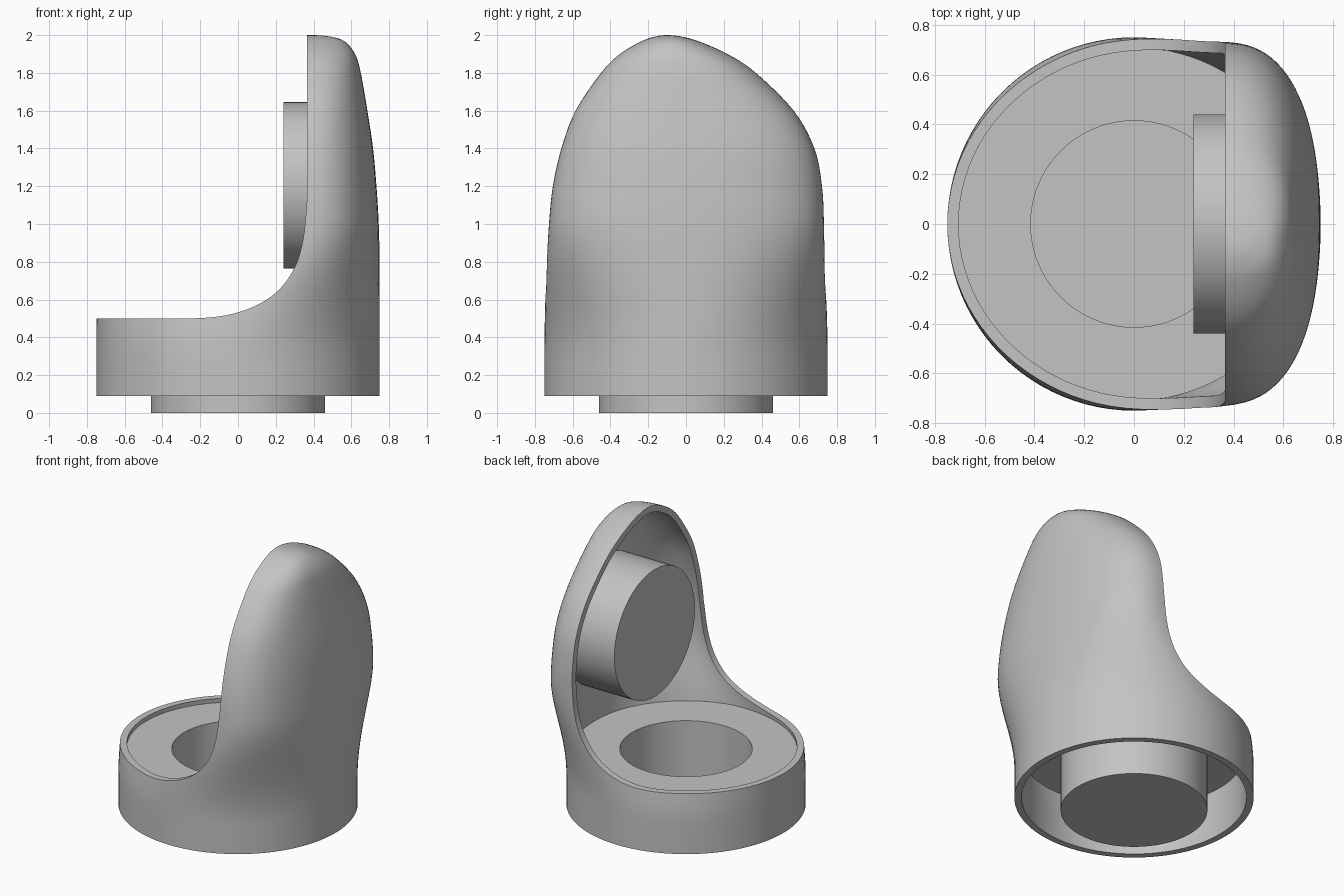
import bpy, bmesh, math

if "Cube" in bpy.data.objects:
    bpy.data.objects.remove(bpy.data.objects["Cube"])

grey = bpy.data.materials.new("plain_grey")
grey.use_nodes = True
colour = (0.55, 0.55, 0.55, 1)
grey.diffuse_color = colour
grey.node_tree.nodes["Principled BSDF"].inputs["Base Color"].default_value = colour

SEGMENTS = 96
WALL = 0.045
MID_X = 0.36   # plane where the hood is widest


def add_object(name, bm):
    bmesh.ops.recalc_face_normals(bm, faces=bm.faces)
    mesh = bpy.data.meshes.new(name)
    bm.to_mesh(mesh)
    bm.free()
    mesh.materials.append(grey)
    obj = bpy.data.objects.new(name, mesh)
    bpy.context.collection.objects.link(obj)
    return obj


def activate(obj):
    bpy.ops.object.select_all(action='DESELECT')
    obj.select_set(True)
    bpy.context.view_layer.objects.active = obj


def smooth(obj):
    activate(obj)
    bpy.ops.object.shade_smooth_by_angle(angle=math.radians(35))


def spline(rows, steps):
    """Catmull-Rom curve through rows of any width."""
    pts = [rows[0]] + rows + [rows[-1]]
    out = []
    for a, b, c, d in zip(pts, pts[1:], pts[2:], pts[3:]):
        for k in range(steps):
            t = k / steps
            out.append(tuple(
                q + 0.5 * t * (r - p + t * (2*p - 5*q + 4*r - s + t * (3*(q - r) + s - p)))
                for p, q, r, s in zip(a, b, c, d)))
    return out + [rows[-1]]


def loft(rings, name):
    bm = bmesh.new()
    loops = [[bm.verts.new(p) for p in ring] for ring in rings]
    for a, b in zip(loops, loops[1:]):
        for i in range(len(a)):
            j = (i + 1) % len(a)
            bm.faces.new((a[i], a[j], b[j], b[i]))
    bm.faces.new(loops[0])
    bm.faces.new(loops[-1])
    return add_object(name, bm)


# Hood outline by height: z, right edge, left edge, furthest x
outline = spline([
    (0.09, -0.73, 0.73, 0.75), (0.3, -0.73, 0.73, 0.75), (0.5, -0.735, 0.73, 0.75),
    (0.75, -0.735, 0.73, 0.75), (1.0, -0.725, 0.73, 0.745), (1.2, -0.705, 0.72, 0.733),
    (1.4, -0.66, 0.68, 0.715), (1.6, -0.585, 0.57, 0.685), (1.8, -0.45, 0.37, 0.65),
    (1.9, -0.35, 0.22, 0.62), (1.97, -0.23, 0.06, 0.56), (1.995, -0.15, -0.04, 0.47),
    (2.0, -0.104, -0.096, 0.39)], 5)


def ring(row, inset):
    """Round section low down, blending into a squarer one higher up."""
    z, y0, y1, far = row
    f = min(max((z - 0.3) / 0.75, 0), 1)
    f = f * f * (3 - 2 * f)
    radius = 0.75 - inset
    mid, half = (y0 + y1) / 2, (y1 - y0) / 2 * (1 - inset / 0.73)
    reach = (far - MID_X) * (1 - inset / 0.39)
    height = z if z < 1 else 1 + (z - 1) * (1 - inset)
    pts = []
    for i in range(SEGMENTS):
        t = 2 * math.pi * i / SEGMENTS
        c, s = math.cos(t), math.sin(t)
        if c > 0:
            x = MID_X + reach * c ** 0.833
            y = mid + half * math.copysign(abs(s) ** 0.833, s)
        else:
            x, y = MID_X + (radius + MID_X) * c, mid + half * s
        pts.append((radius * c * (1 - f) + x * f, radius * s * (1 - f) + y * f, height))
    return pts


# Hollow body: inner skin from the top down, then outer skin back up
body = loft([ring(r, WALL) for r in reversed(outline)] + [ring(r, 0) for r in outline],
            "hooded_body")

# Sweep away the open side along a curved edge
edge = spline([(-0.25, 0.5), (-0.12, 0.508), (0.01, 0.535), (0.127, 0.585), (0.22, 0.655),
               (0.3, 0.77), (0.345, 0.92), (0.365, 1.13)], 5)
edge = [(-1, 0.5)] + edge + [(0.365, 2.3), (-1, 2.3)]
cutter = loft([[(x, y, z) for x, z in edge] for y in (-1, 1)], "opening_cutter")
cutter.hide_render = True
activate(body)
mod = body.modifiers.new("opening", 'BOOLEAN')
mod.operation = 'DIFFERENCE'
mod.solver = 'EXACT'
mod.object = cutter
bpy.ops.object.modifier_apply(modifier=mod.name)
bpy.data.objects.remove(cutter)
smooth(body)

# Floor plate with a sunken round well
bm = bmesh.new()
profile = [(0, 0.045), (0.415, 0.045), (0.415, 0.47), (0.71, 0.47),
           (0.71, 0.425), (0.46, 0.425), (0.46, 0), (0, 0)]
verts = [bm.verts.new((r, 0, z)) for r, z in profile]
edges = [bm.edges.new(pair) for pair in zip(verts, verts[1:])]
bmesh.ops.spin(bm, geom=verts + edges, cent=(0, 0, 0), axis=(0, 0, 1),
               angle=2 * math.pi, steps=SEGMENTS)
bmesh.ops.remove_doubles(bm, verts=bm.verts, dist=0.0001)
smooth(add_object("floor_with_well", bm))

# Round block standing out of the back wall
angles = [2 * math.pi * i / SEGMENTS for i in range(SEGMENTS)]
smooth(loft([[(x, 0.44 * math.cos(a), 1.205 + 0.44 * math.sin(a)) for a in angles]
             for x in (0.24, 0.62)], "back_drum"))
